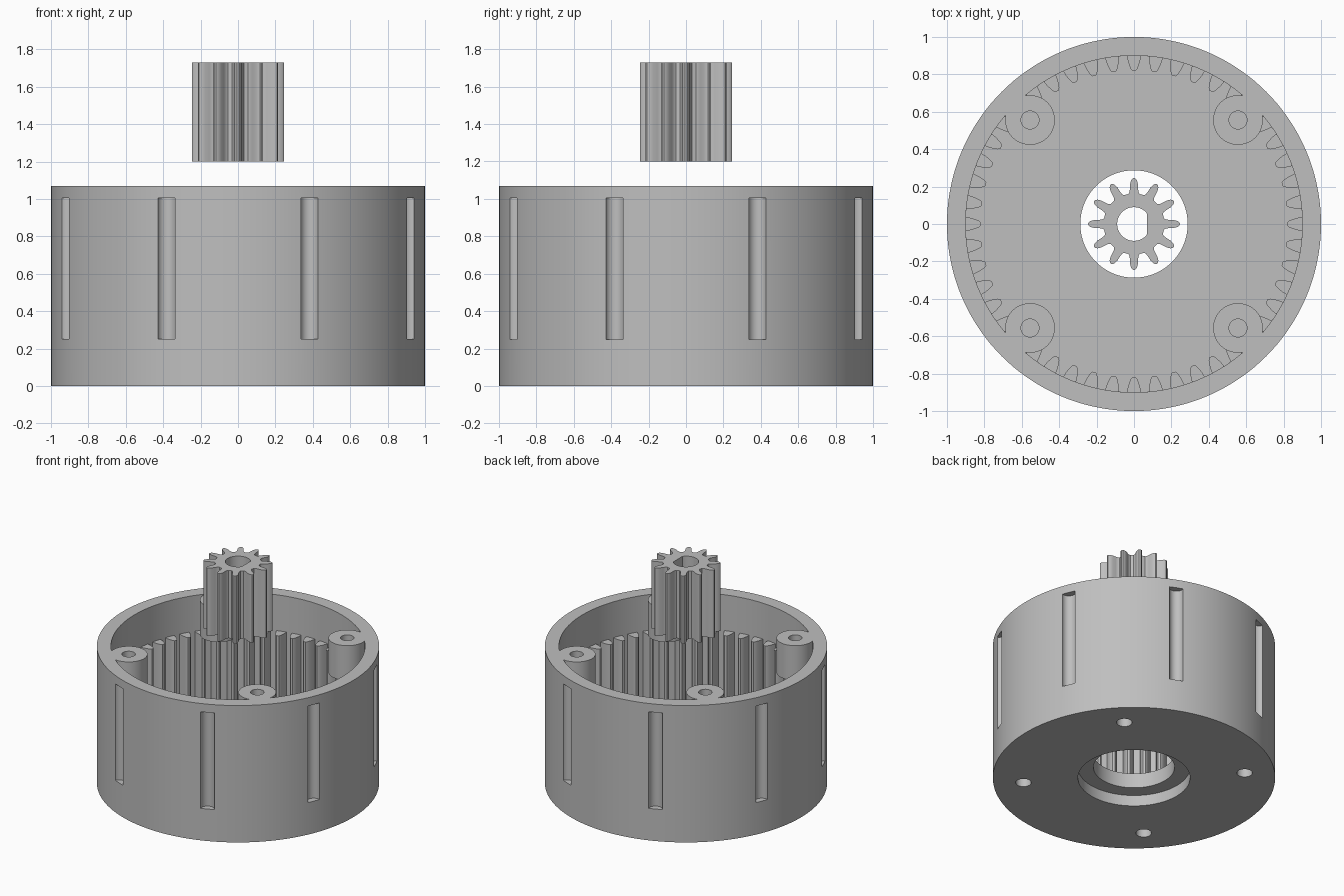
import bpy, bmesh, math
from math import sin, cos, pi
from mathutils import Matrix

cube = bpy.data.objects.get("Cube")
if cube:
    bpy.data.objects.remove(cube, do_unlink=True)

grey = bpy.data.materials.new("plain grey")
grey.use_nodes = True
COLOUR = (0.52, 0.52, 0.52, 1)
grey.diffuse_color = COLOUR
grey.node_tree.nodes["Principled BSDF"].inputs["Base Color"].default_value = COLOUR

HEIGHT, FLOOR, GEAR_TOP, WALL = 1.07, 0.2, 0.79, 0.9


def activate(obj):
    bpy.ops.object.select_all(action='DESELECT')
    obj.select_set(True)
    bpy.context.view_layer.objects.active = obj


def finish(obj):
    """Give the part its colour and smooth its round faces."""
    obj.data.materials.clear()
    obj.data.materials.append(grey)
    activate(obj)
    bpy.ops.object.shade_smooth_by_angle(angle=math.radians(28))


def mesh_object(name, bm):
    mesh = bpy.data.meshes.new(name)
    bmesh.ops.recalc_face_normals(bm, faces=bm.faces)
    bm.to_mesh(mesh)
    bm.free()
    obj = bpy.data.objects.new(name, mesh)
    bpy.context.collection.objects.link(obj)
    return obj


def add_cylinder(bm, x, y, r, z0, z1, sides=40):
    bmesh.ops.create_cone(bm, cap_ends=True, segments=sides, radius1=r, radius2=r,
                          depth=z1 - z0, matrix=Matrix.Translation((x, y, (z0 + z1) / 2)))


def lathe(name, profile, steps=144):
    bm = bmesh.new()
    verts = [bm.verts.new((r, 0, z)) for r, z in profile]
    edges = [bm.edges.new((v, verts[(i + 1) % len(verts)])) for i, v in enumerate(verts)]
    bmesh.ops.spin(bm, geom=verts + edges, cent=(0, 0, 0), axis=(0, 0, 1),
                   angle=2 * pi, steps=steps, use_merge=True)
    bmesh.ops.remove_doubles(bm, verts=bm.verts, dist=1e-5)
    return mesh_object(name, bm)


def combine(obj, bm, operation):
    """Apply a boolean with a temporary tool mesh."""
    tool = mesh_object("tool", bm)
    mod = obj.modifiers.new("cut", 'BOOLEAN')
    mod.operation, mod.object, mod.solver = operation, tool, 'EXACT'
    activate(obj)
    bpy.ops.object.modifier_apply(modifier=mod.name)
    bpy.data.objects.remove(tool, do_unlink=True)


def circle(r, n=96):
    return [(r * cos(2 * pi * i / n), r * sin(2 * pi * i / n)) for i in range(n)]


def gear_outline(count, flank):
    """Repeat one tooth, given as (radius, half width) from root to tip."""
    tooth = [(r, -w) for r, w in flank] + [(r, w) for r, w in reversed(flank)]
    points = []
    for i in range(count):
        a = 2 * pi * i / count
        for r, w in tooth:
            t = a + w / r
            points.append((r * cos(t), r * sin(t)))
    return points


def extruded(name, outlines, z0, z1):
    curve = bpy.data.curves.new(name, 'CURVE')
    curve.dimensions, curve.fill_mode = '2D', 'BOTH'
    curve.extrude = (z1 - z0) / 2
    for pts in outlines:
        spline = curve.splines.new('POLY')
        spline.points.add(len(pts) - 1)
        for p, (x, y) in zip(spline.points, pts):
            p.co = (x, y, 0, 1)
        spline.use_cyclic_u = True
    obj = bpy.data.objects.new(name, curve)
    bpy.context.collection.objects.link(obj)
    obj.location.z = (z0 + z1) / 2
    activate(obj)
    bpy.ops.object.convert(target='MESH')
    obj = bpy.context.view_layer.objects.active
    bm = bmesh.new()
    bm.from_mesh(obj.data)
    bmesh.ops.remove_doubles(bm, verts=bm.verts, dist=1e-5)
    bmesh.ops.recalc_face_normals(bm, faces=bm.faces)
    bm.to_mesh(obj.data)
    bm.free()
    finish(obj)
    return obj


# Round housing with a floor, shaft hole and recess underneath
housing = lathe("housing", [(0.397, 0), (1, 0), (1, HEIGHT), (WALL, HEIGHT), (WALL, FLOOR),
                            (0.287, FLOOR), (0.287, 0.085), (0.397, 0.085)])
corners = [(x, y) for x in (-0.556, 0.556) for y in (-0.556, 0.556)]

# Screw bosses under the rim
bosses = bmesh.new()
for x, y in corners:
    add_cylinder(bosses, x, y, 0.133, GEAR_TOP + 0.01, HEIGHT)
combine(housing, bosses, 'UNION')

# Screw holes and the upright grooves around the outside
cuts = bmesh.new()
for x, y in corners:
    add_cylinder(cuts, x, y, 0.048, GEAR_TOP + 0.06, HEIGHT + 0.1)
    add_cylinder(cuts, x, y, 0.055, -0.1, FLOOR + 0.1)
for i in range(8):
    a = (i + 0.5) * pi / 4
    add_cylinder(cuts, cos(a), sin(a), 0.05, 0.25, 1.005, 32)
combine(housing, cuts, 'DIFFERENCE')
finish(housing)

# Inner ring of teeth
ring_tooth = [(WALL, 0.037), (0.875, 0.033), (0.85, 0.026), (0.83, 0.018), (0.82, 0.009)]
extruded("ring_gear", [circle(0.92), gear_outline(48, ring_tooth)], FLOOR - 0.01, GEAR_TOP)

# Small central gear with a D-shaped bore
sun_tooth = [(0.163, 0.031), (0.172, 0.024), (0.19, 0.022), (0.215, 0.021),
             (0.235, 0.015), (0.245, 0.006)]
bore = [(min(x, 0.07), y) for x, y in circle(0.09, 48)]
extruded("sun_gear", [gear_outline(12, sun_tooth), bore], 1.2, 1.73)
